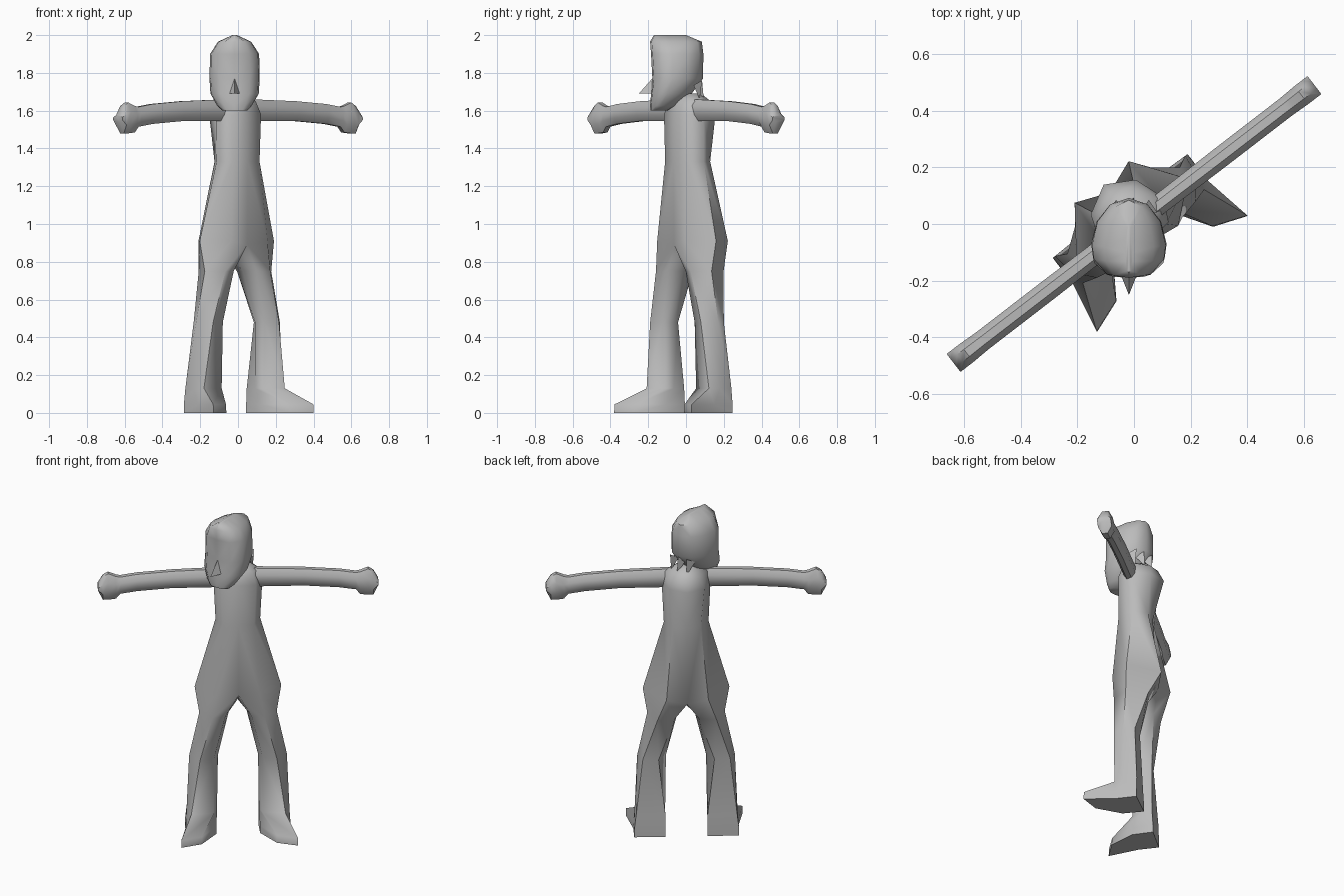
import bpy, bmesh, math
from mathutils import Matrix

if "Cube" in bpy.data.objects:
    bpy.data.objects.remove(bpy.data.objects["Cube"])

TURN = Matrix.Rotation(math.radians(37.6), 4, 'Z')   # body is turned, head faces front

grey = bpy.data.materials.new("plain grey")
grey.diffuse_color = (0.5, 0.5, 0.5, 1)
grey.use_nodes = True
grey.node_tree.nodes["Principled BSDF"].inputs["Base Color"].default_value = grey.diffuse_color


def strip(bm, a, b, closed):
    n = len(a)
    for i in range(n if closed else n - 1):
        j = (i + 1) % n
        quad = list(dict.fromkeys((a[i], a[j], b[j], b[i])))
        if len(quad) > 2:
            bm.faces.new(quad)


def verts(bm, pts):
    return [bm.verts.new(p) for p in pts]


def finish(bm, name, matrix, angle, mirror=True):
    if mirror:
        geo = bmesh.ops.duplicate(bm, geom=bm.verts[:] + bm.edges[:] + bm.faces[:])["geom"]
        for v in geo:
            if isinstance(v, bmesh.types.BMVert):
                v.co.x *= -1
        bmesh.ops.remove_doubles(bm, verts=bm.verts[:], dist=0.0005)
    bmesh.ops.recalc_face_normals(bm, faces=bm.faces[:])
    me = bpy.data.meshes.new(name)
    bm.to_mesh(me)
    bm.free()
    me.materials.append(grey)
    ob = bpy.data.objects.new(name, me)
    bpy.context.collection.objects.link(ob)
    ob.matrix_world = matrix
    bpy.ops.object.select_all(action='DESELECT')
    ob.select_set(True)
    bpy.context.view_layer.objects.active = ob
    bpy.ops.object.shade_smooth_by_angle(angle=math.radians(angle))
    return ob


# Torso and legs: half outlines (side, forward) from front centre round to back centre
bm = bmesh.new()
torso = [
    (1.69, [(0, .03), (.03, .02), (.05, -.03), (.03, -.08), (0, -.09)]),
    (1.65, [(0, .06), (.08, .05), (.125, -.01), (.07, -.11), (0, -.14)]),
    (1.58, [(0, .08), (.10, .07), (.14, -.01), (.10, -.12), (0, -.175)]),
    (1.33, [(0, .085), (.09, .07), (.128, -.02), (.08, -.10), (0, -.11)]),
    (0.91, [(0, .08), (.12, .10), (.248, -.01), (.12, -.187), (0, -.14)]),
]
rings = [verts(bm, [(u, -v, z) for u, v in pts]) for z, pts in torso]
bm.faces.new(rings[0])
for a, b in zip(rings, rings[1:]):
    strip(bm, a, b, False)
hip = rings[-1]
hip[0].co.z, hip[4].co.z = 0.89, 0.86
prev = hip + verts(bm, [(0, .04, .81)])              # crotch point closes the leg ring
legs = [
    (.75, [(.075, .06), (.15, .085), (.222, 0), (.17, -.12), (.07, -.10), (.05, -.02)]),
    (.48, [(.14, .05), (.22, .07), (.28, 0), (.25, -.06), (.16, -.07), (.115, 0)]),
    (.13, [(.14, .04), (.27, .055), (.295, 0), (.29, -.08), (.12, -.08), (.12, -.01)]),
    (.045, [(.215, .175), (.335, .22), (.30, .04), (.30, -.08), (.12, -.085), (.125, .04)]),
    (0, [(.215, .178), (.335, .222), (.30, .04), (.30, -.08), (.12, -.085), (.125, .04)]),
]
for z, pts in legs:
    ring = verts(bm, [(u, -v, z) for u, v in pts])
    strip(bm, prev, ring, True)
    prev = ring
bm.faces.new(prev)
finish(bm, "torso_and_legs", TURN, 60)

# Arms and fists: (distance out, half depth, bottom, top)
bm = bmesh.new()
prev = None
for u, d, lo, hi in [(.09, .035, 1.545, 1.66), (.38, .037, 1.545, 1.65), (.58, .037, 1.53, 1.635),
                     (.675, .037, 1.515, 1.62), (.70, .038, 1.485, 1.625), (.745, .04, 1.48, 1.643),
                     (.775, .04, 1.48, 1.625), (.803, .04, 1.54, 1.575)]:
    m, h = (lo + hi) / 2, (hi - lo) / 2
    ring = verts(bm, [(u, d, m + h * .4), (u, d * .4, hi), (u, -d * .4, hi), (u, -d, m + h * .4),
                      (u, -d, m - h * .4), (u, -d * .4, lo), (u, d * .4, lo), (u, d, m - h * .4)])
    if prev:
        strip(bm, prev, ring, True)
    else:
        bm.faces.new(ring)
    prev = ring
bm.faces.new(prev)
finish(bm, "arms", TURN, 45)

# Head: (height, half width, front, back)
HEAD = Matrix.Translation((-.018, 0, 0))
bm = bmesh.new()
prev = None
for z, w, f, b in [(1.60, .065, -.188, -.10), (1.625, .09, -.19, -.05), (1.69, .128, -.185, .03),
                   (1.77, .133, -.178, .09), (1.90, .13, -.185, .092), (1.965, .088, -.19, .084),
                   (2.0, .012, -.17, 0)]:
    ring = verts(bm, [(x * w, f + t * (b - f), z) for x, t in
                      [(0, 0), (.6, .03), (.95, .22), (1, .4), (.85, .7), (.5, .92), (0, 1)]])
    if prev:
        strip(bm, prev, ring, False)
    else:
        bm.faces.new(ring)
    prev = ring
bm.faces.new(prev)
finish(bm, "head", HEAD, 50)


# Nose and hair tips: small pyramids
def pyramid(name, base, tip):
    bm = bmesh.new()
    ring, top = verts(bm, base), bm.verts.new(tip)
    bm.faces.new(ring)
    for i in range(len(ring)):
        bm.faces.new((ring[i], ring[(i + 1) % len(ring)], top))
    finish(bm, name, HEAD, 30, mirror=False)


pyramid("nose", [(-.03, -.175, 1.69), (.03, -.175, 1.69), (0, -.17, 1.78)], (0, -.25, 1.69))
for i, x in enumerate((-.045, 0.015, .07)):
    pyramid(f"hair_tip_{i}", [(x - .03, .04, 1.735), (x + .03, .04, 1.735), (x, .085, 1.76), (x, 0, 1.72)][:3],
            (x, .10 - abs(x) * .4, 1.66))
